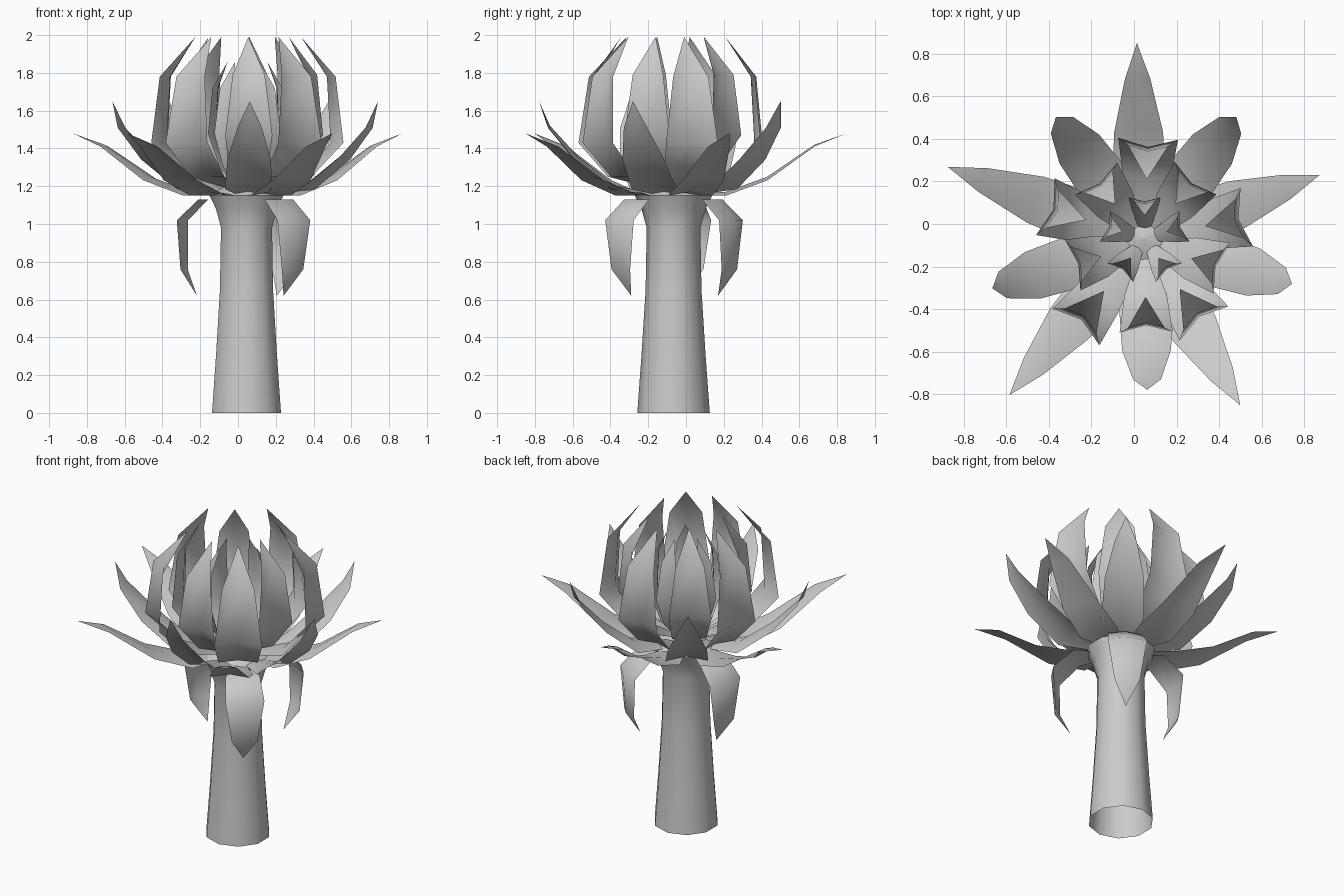
import bpy, math

if "Cube" in bpy.data.objects:
    bpy.data.objects.remove(bpy.data.objects["Cube"])

CX, CY = 0.05, -0.07


def make_object(name, verts, faces, angle=60):
    mesh = bpy.data.meshes.new(name)
    mesh.from_pydata(verts, [], faces)
    mesh.update()
    obj = bpy.data.objects.new(name, mesh)
    bpy.context.collection.objects.link(obj)
    bpy.ops.object.select_all(action='DESELECT')
    obj.select_set(True)
    bpy.context.view_layer.objects.active = obj
    bpy.ops.object.shade_smooth_by_angle(angle=math.radians(angle))
    return obj


def lathe(name, profile, sides=10):
    """Open revolved surface from (radius, z) rows."""
    verts, faces = [], []
    for r, z in profile:
        for i in range(sides):
            a = 2 * math.pi * i / sides + math.pi / 2
            verts.append((0.045 + r * math.cos(a), -0.066 + r * math.sin(a), z))
    for k in range(len(profile) - 1):
        for i in range(sides):
            j = (i + 1) % sides
            faces.append((k * sides + i, k * sides + j,
                          (k + 1) * sides + j, (k + 1) * sides + i))
    return make_object(name, verts, faces)


def petal_ring(name, placing, rows, fold=(0, 0), centre=(CX, CY)):
    """Petals from (radius, z, half width) rows; the last row is the tip.
    placing lists (direction in degrees, reach factor) for each petal.
    fold moves both petal edges by (radial, vertical) from the midline."""
    for n, (direction, reach) in enumerate(placing):
        a = math.radians(direction)
        c, s = math.cos(a), math.sin(a)
        verts, faces = [], []

        def add(r, w, z):
            r *= reach
            verts.append((centre[0] + r * c - w * s,
                          centre[1] + r * s + w * c, z))

        widest = max(row[2] for row in rows)
        for r, z, w in rows[:-1]:
            f = w / widest
            add(r + fold[0] * f, -w, z + fold[1] * f)
            add(r, 0, z)
            add(r + fold[0] * f, w, z + fold[1] * f)
        add(rows[-1][0], 0, rows[-1][1])
        for k in range(len(rows) - 2):
            b = 3 * k
            faces += [(b, b + 3, b + 4, b + 1), (b + 1, b + 4, b + 5, b + 2)]
        b, tip = 3 * (len(rows) - 2), len(verts) - 1
        faces += [(b, tip, b + 1), (b + 1, tip, b + 2)]
        make_object(f"{name}_{n + 1}", verts, faces)


# Stem, open underneath, flaring into the flower base
lathe("stem", [(0.192, 0), (0.17, 0.3), (0.148, 0.65), (0.142, 0.98),
               (0.17, 1.08), (0.205, 1.15)])
# Flower base
lathe("flower_base", [(0.205, 1.15), (0.12, 1.2), (0.001, 1.22)])

# Drooping sepals under the flower
petal_ring("sepal", [(57, 1.02), (165, 0.99), (-49, 1.04)],
           [(0.13, 1.13, 0.05), (0.27, 1.13, 0.10), (0.39, 1.02, 0.115),
            (0.37, 0.76, 0.075), (0.28, 0.62, 0)], fold=(-0.03, 0))

# Widest, nearly flat petals
petal_ring("outer_petal", [(91, 1), (19.6, 0.97), (-59, 0.99), (-130, 1.04), (159.5, 1.05)],
           [(0.10, 1.16, 0.05), (0.28, 1.17, 0.125), (0.50, 1.25, 0.115),
            (0.75, 1.42, 0.06), (0.92, 1.48, 0)],
           fold=(0, -0.02), centre=(0.03, -0.07))

# Rising petals
petal_ring("rising_petal", [(53, 0.98), (-17, 0.99), (-89, 0.97), (-162, 1.03), (126, 0.97)],
           [(0.10, 1.16, 0.05), (0.32, 1.205, 0.125), (0.52, 1.36, 0.115),
            (0.67, 1.52, 0.065), (0.73, 1.65, 0)], fold=(0.02, -0.02))

# Upright petals
petal_ring("upright_petal", [(88, 0.96), (12, 1.0), (-55, 0.99), (-128, 1.07), (162, 1.0)],
           [(0.08, 1.19, 0.05), (0.29, 1.25, 0.115), (0.45, 1.43, 0.14),
            (0.43, 1.78, 0.095), (0.29, 1.99, 0)], fold=(0.04, 0))
petal_ring("middle_petal", [(52, 1.02), (-18, 1.0), (-89, 1.1), (-163, 0.93), (127, 1.0)],
           [(0.06, 1.20, 0.04), (0.20, 1.27, 0.10), (0.35, 1.47, 0.125),
            (0.34, 1.79, 0.085), (0.23, 1.99, 0)],
           fold=(0.03, 0), centre=(0.05, -0.09))

# Small petals round the heart
petal_ring("inner_petal", [(90 + 72 * i, 1) for i in range(5)],
           [(0.05, 1.21, 0.03), (0.12, 1.30, 0.06), (0.175, 1.48, 0.075),
            (0.165, 1.72, 0.05), (0.11, 1.86, 0)], fold=(0.02, 0))
